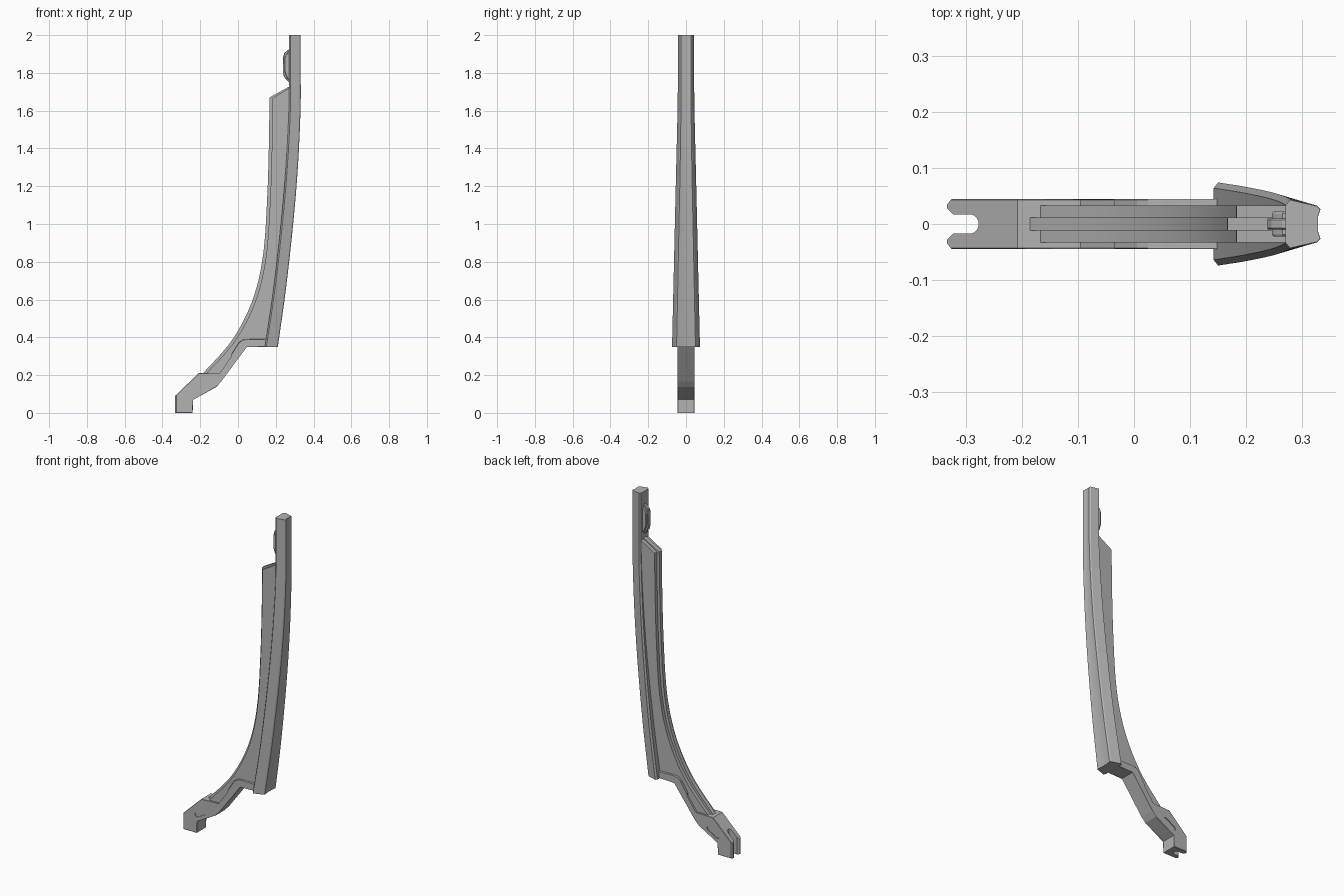
import bpy, bmesh, math
from mathutils import Vector

if "Cube" in bpy.data.objects:
    bpy.data.objects.remove(bpy.data.objects["Cube"])

grey = bpy.data.materials.new("dark_grey")
grey.diffuse_color = (0.45, 0.45, 0.45, 1)
grey.use_nodes = True
grey.node_tree.nodes["Principled BSDF"].inputs["Base Color"].default_value = grey.diffuse_color


def shade(ob, angle):
    bpy.ops.object.select_all(action='DESELECT')
    ob.select_set(True)
    bpy.context.view_layer.objects.active = ob
    bpy.ops.object.shade_smooth_by_angle(angle=math.radians(angle))


def finish(name, bm, angle=None):
    bmesh.ops.recalc_face_normals(bm, faces=bm.faces)
    me = bpy.data.meshes.new(name)
    bm.to_mesh(me)
    bm.free()
    me.materials.append(grey)
    ob = bpy.data.objects.new(name, me)
    bpy.context.collection.objects.link(ob)
    if angle:
        shade(ob, angle)
    return ob


def prism(name, pts, low, high, axis='y', bevel=0.0, angle=None):
    """Extrude a closed xz (axis y) or xy (axis z) outline between low and high."""
    bm = bmesh.new()
    place = (lambda p, d: (p[0], d, p[1])) if axis == 'y' else (lambda p, d: (p[0], p[1], d))
    a, b = ([bm.verts.new(place(p, d)) for p in pts] for d in (low, high))
    caps = [bm.faces.new(a), bm.faces.new(b[::-1])]
    for i in range(len(pts)):
        j = (i + 1) % len(pts)
        bm.faces.new((a[i], b[i], b[j], a[j]))
    if bevel:
        edges = list({e for f in caps for e in f.edges})
        bmesh.ops.bevel(bm, geom=edges, offset=bevel, segments=1, affect='EDGES')
    return finish(name, bm, angle)


def smooth_path(pts, n=4):
    """Catmull-Rom interpolation through pts."""
    p = [Vector(q) for q in pts]
    p = [2 * p[0] - p[1]] + p + [2 * p[-1] - p[-2]]
    out = []
    for i in range(1, len(p) - 2):
        for k in range(n):
            t = k / n
            out.append(0.5 * (2 * p[i] + (p[i + 1] - p[i - 1]) * t
                       + (2 * p[i - 1] - 5 * p[i] + 4 * p[i + 1] - p[i + 2]) * t * t
                       + (3 * p[i] - p[i - 1] - 3 * p[i + 1] + p[i + 2]) * t ** 3))
    return out + [p[-2]]


def cut(target, cutter):
    cutter.hide_render = True
    m = target.modifiers.new("cut", 'BOOLEAN')
    m.operation, m.solver, m.object = 'DIFFERENCE', 'EXACT', cutter
    bpy.context.view_layer.objects.active = target
    bpy.ops.object.modifier_apply(modifier=m.name)
    bpy.data.objects.remove(cutter)


# Back rail: tapered trapezoid section lofted up the curve (z, front x, back x, front y, back y)
stations = [(0.35, 0.142, 0.211, 0.074, 0.054), (0.65, 0.187, 0.253, 0.067, 0.048),
            (1.0, 0.227, 0.292, 0.059, 0.041), (1.3, 0.253, 0.317, 0.052, 0.035),
            (1.6, 0.269, 0.331, 0.045, 0.031), (1.8, 0.27, 0.332, 0.043, 0.030),
            (2.0, 0.27, 0.332, 0.043, 0.030)]
bm = bmesh.new()
rings = []
for z, xf, xb, yf, yb in smooth_path(stations):
    half = [(xf, yf - 0.010), (xf + 0.008, yf), (xb - 0.006, yb + 0.002),
            (xb, yb - 0.004), (xb - 0.004, yb * 0.45)]
    ring = half + [(x, -y) for x, y in reversed(half)]
    rings.append([bm.verts.new((x, y, z)) for x, y in ring])
for a, b in zip(rings, rings[1:]):
    for i in range(len(a)):
        j = (i + 1) % len(a)
        bm.faces.new((a[i], a[j], b[j], b[i]))
bm.faces.new(rings[0])
bm.faces.new(rings[-1])
finish("back_rail", bm, 20)

# Web: wide plate plus a thin centre rib standing proud along the front edge
front_edge = smooth_path([(-0.19, 0.205), (-0.05, 0.36), (0.04, 0.51), (0.1, 0.67),
                          (0.137, 0.87), (0.155, 1.15), (0.163, 1.4), (0.167, 1.67)])


def web(name, inset, half_width):
    pts = [(p.x + inset, p.y - inset * 0.2) for p in front_edge]
    pts += [(0.285, 1.735 - inset * 0.4), (0.285, 1.5), (0.24, 0.9), (0.18, 0.37),
            (0.05, 0.37), (-0.02, 0.29), (-0.1, 0.19)]
    prism(name, pts, -half_width, half_width, angle=30)


web("web_plate", 0.016, 0.033)
web("web_rib", 0.0, 0.012)

# Lower arm and foot
arm = prism("arm_and_foot", [
    (-0.333, 0), (-0.24, 0), (-0.24, 0.07), (-0.115, 0.137), (-0.09, 0.165),
    (0.045, 0.35), (0.155, 0.35), (0.155, 0.39), (0.05, 0.39), (0.025, 0.387),
    (0.005, 0.373), (-0.035, 0.31), (-0.035, 0.295), (-0.095, 0.21),
    (-0.208, 0.21), (-0.333, 0.09)], -0.045, 0.045, bevel=0.002)

# U-shaped slot through the front of the foot, flared at the mouth
arc = [(-0.292 + 0.015 * math.cos(t), 0.017 * math.sin(t))
       for t in (math.radians(a) for a in range(-90, 91, 18))]
cut(arm, prism("slot_cutter", [(-0.35, -0.045), (-0.322, -0.017)] + arc +
               [(-0.322, 0.017), (-0.35, 0.045)], -0.1, 0.4, 'z'))

# Chamfers on the outer corners and shallow slanted grooves, on both sides
ends = [(Vector((-0.182, 0.141)), -90), (Vector((-0.237, 0.109)), 90)]
tilt = 30
groove = [c + 0.014 * Vector((math.cos(math.radians(s + tilt + a)),
                              math.sin(math.radians(s + tilt + a))))
          for c, s in ends for a in range(0, 181, 30)]
for s in (-1, 1):
    cut(arm, prism("corner_cutter", [(-0.345, s * 0.02), (-0.345, s * 0.06), (-0.313, s * 0.06)],
                   -0.1, 0.4, 'z'))
    cut(arm, prism("groove_cutter", groove, *sorted((s * 0.040, s * 0.06))))
arm.data.shade_flat()

# Upper lug: rounded stepped catch on the front of the rail
for name, x, half_width, trim in (("lug_body", 0.246, 0.022, 0.012), ("lug_ridge", 0.238, 0.010, 0.0)):
    prism(name, [(0.28, 1.745 + trim), (0.262, 1.757 + trim), (x + 0.005, 1.78 + trim), (x, 1.81),
                 (x, 1.88), (x + 0.007, 1.905 - trim), (0.265, 1.922 - trim), (0.28, 1.925 - trim)],
          -half_width, half_width, bevel=0.003)
